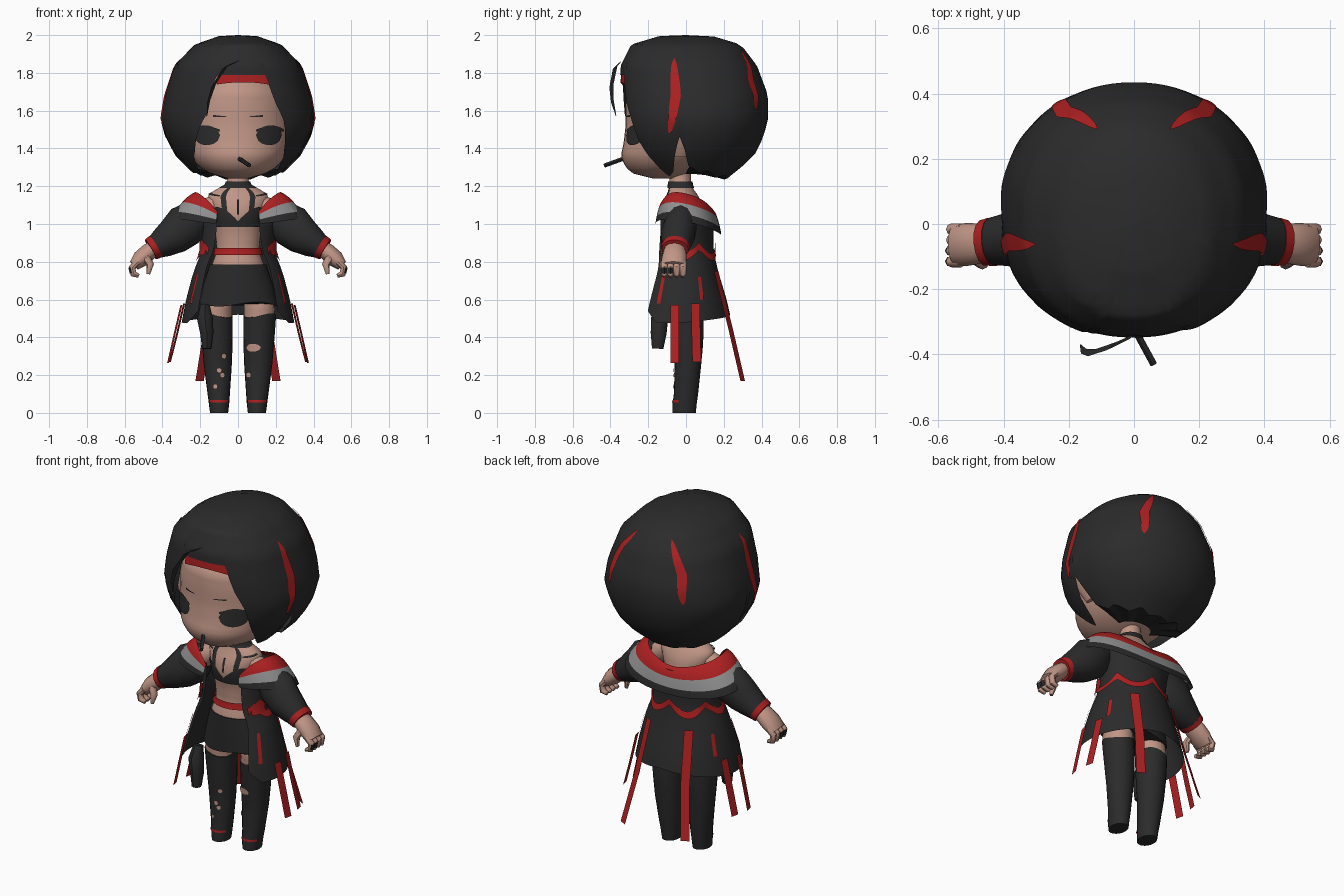
import bpy, bmesh
from math import sin, cos, pi, radians, sqrt
from mathutils import Vector

if "Cube" in bpy.data.objects:
    bpy.data.objects.remove(bpy.data.objects["Cube"])


def material(name, rgb):
    m = bpy.data.materials.new(name)
    m.diffuse_color = (*rgb, 1)
    m.use_nodes = True
    m.node_tree.nodes["Principled BSDF"].inputs["Base Color"].default_value = m.diffuse_color
    return m


BLACK = material("black", (.024, .024, .024))
RED = material("red", (.41, .014, .015))
GREY = material("grey", (.28, .28, .28))
SKIN = material("skin", (.53, .305, .24))


def grid(name, rows, mats, closed=False, cap=False, mirror=False, subsurf=0):
    """Mesh from rows of points; mats is one material or one per band."""
    bm = bmesh.new()
    vs = [[bm.verts.new(p) for p in r] for r in rows]
    per_band = isinstance(mats, list)
    slots = list(dict.fromkeys(mats)) if per_band else [mats]
    n = len(rows[0])
    for k in range(len(rows) - 1):
        for j in range(n if closed else n - 1):
            i = (j + 1) % n
            f = bm.faces.new((vs[k + 1][j], vs[k + 1][i], vs[k][i], vs[k][j]))
            f.material_index = slots.index(mats[k]) if per_band else 0
    if cap:
        bm.faces.new(vs[0])
        bm.faces.new(vs[-1])
        bmesh.ops.recalc_face_normals(bm, faces=bm.faces)
    me = bpy.data.meshes.new(name)
    bm.to_mesh(me)
    bm.free()
    for m in slots:
        me.materials.append(m)
    ob = bpy.data.objects.new(name, me)
    bpy.context.collection.objects.link(ob)
    if mirror:
        ob.modifiers.new("mirror", 'MIRROR')
    if subsurf:
        s = ob.modifiers.new("smooth", 'SUBSURF')
        s.levels = s.render_levels = subsurf
    return ob


def interp(table, x):
    """Piecewise linear lookup; rows are (key, values...)."""
    if x <= table[0][0]:
        return table[0][1:]
    for a, b in zip(table, table[1:]):
        if x <= b[0]:
            t = (x - a[0]) / (b[0] - a[0])
            return [p + (q - p) * t for p, q in zip(a[1:], b[1:])]
    return table[-1][1:]


def surf(prof, a, z, off=0, n=2):
    """Point on a body whose profile rows are (z, cx, cy, rx, ry); a=0 is front."""
    cx, cy, rx, ry = interp(prof, z)
    s, c = sin(radians(a)), cos(radians(a))
    n = n if c > 0 or n == 2 else n + (2.1 - n) * min(1, -3 * c)
    s = abs(s) ** (2 / n) * (1 if s > 0 else -1)
    c = abs(c) ** (2 / n) * (1 if c > 0 else -1)
    return (cx + (rx + off) * s, cy - (ry + off) * c, z)


def patch(name, prof, a0, a1, lo, hi, na, nz, mat, off=0, n=2, power=1,
          warp=None, **kw):
    """Part of a body between two azimuths and two heights (numbers or rules)."""
    closed = a1 - a0 == 360
    angles = [a0 + (a1 - a0) * j / na for j in range(na if closed else na + 1)]
    rows = []
    for k in range(nz + 1):
        row = []
        for a in angles:
            low = lo(a) if callable(lo) else lo
            top = hi(a) if callable(hi) else hi
            z = top + (low - top) * (k / nz) ** power
            row.append(surf(prof, warp(a, z) if warp else a, z, off, n))
        rows.append(row)
    return grid(name, rows, mat, closed=closed, **kw)


def oval(name, prof, ac, aw, zc, h, mat, off, **kw):
    def half(a):
        return h * sqrt(max(0, 1 - ((a - ac) / aw) ** 2)) + .0005
    return patch(name, prof, ac - aw, ac + aw, lambda a: zc - half(a),
                 lambda a: zc + half(a), 12, 2, mat, off, **kw)


def tube(name, pts, radii, mat, sides=12, **kw):
    pts = [Vector(p) for p in pts]
    rows = []
    for i, (p, r) in enumerate(zip(pts, radii)):
        t = (pts[min(i + 1, len(pts) - 1)] - pts[max(i - 1, 0)]).normalized()
        nrm = t.cross(Vector((0, 1, 0))).normalized()
        b = nrm.cross(t)
        rows.append([p + nrm * r[0] * cos(2 * pi * j / sides)
                     + b * r[1] * sin(2 * pi * j / sides) for j in range(sides)])
    return grid(name, rows, mat, closed=True, cap=True, **kw)


def ribbon(name, pts, side, mat, taper=None, **kw):
    side = Vector(side)
    taper = taper or [1] * len(pts)
    return grid(name, [[Vector(p) - side * w, Vector(p) + side * w]
                       for p, w in zip(pts, taper)], mat, **kw)


# Head, ears and face
HEAD = [(1.24, 0, -.12, .05, .05), (1.26, 0, -.14, .13, .13), (1.30, 0, -.12, .205, .20),
        (1.36, 0, -.09, .255, .255), (1.43, 0, -.06, .28, .27), (1.52, 0, -.045, .29, .275),
        (1.62, 0, -.045, .285, .275), (1.70, 0, -.04, .265, .275), (1.78, 0, -.03, .2, .23),
        (1.83, 0, -.03, .05, .05)]
patch("head", HEAD, 0, 360, 1.24, 1.83, 40, 22, SKIN, cap=True)
tube("ear", [(.315, -.035, 1.57), (.305, -.035, 1.46), (.27, -.03, 1.36)],
     [(.045, .09), (.045, .085), (.02, .04)], SKIN, mirror=True)
oval("eye", HEAD, 36, 17, 1.47, .052, BLACK, .006, mirror=True)
patch("eyelash", HEAD, 19, 56, lambda a: 1.49, lambda a: 1.50 + .02 * sin((a - 19) / 37 * pi),
      8, 1, BLACK, .007, mirror=True)
patch("eyebrow", HEAD, 12, 27, 1.567, lambda a: 1.569 + .0005 * (a - 10), 6, 1, BLACK, .006, mirror=True)
tube("cigarette", [(0, -.32, 1.35), (.06, -.43, 1.31)], [(.011, .011)] * 2, BLACK, 8)

# Hair shell with a ragged hem and a face opening
HAIR = [(1.22, 0, .03, .18, .16), (1.28, 0, .03, .25, .24), (1.36, 0, .04, .33, .32),
        (1.46, 0, .04, .385, .37), (1.56, 0, .045, .412, .39), (1.68, 0, .04, .388, .395),
        (1.84, 0, .015, .335, .36), (1.95, 0, 0, .23, .29), (1.995, 0, 0, .10, .14),
        (2.0, 0, 0, .001, .001)]
SIDE_HEM = [(41, 1.40), (50, 1.30), (58, 1.25), (70, 1.28), (76, 1.38), (82, 1.48), (86, 1.31),
            (98, 1.27), (110, 1.28), (130, 1.245), (148, 1.26), (162, 1.235), (180, 1.245)]
RIGHT_HEM = [(0, 1.79), (22, 1.79), (25, 1.67), (35, 1.52)] + SIDE_HEM
LEFT_HEM = [(0, 1.79), (17, 1.79), (21, 1.58), (38, 1.39)] + SIDE_HEM[1:]
patch("hair", HAIR, -180, 180, lambda a: interp(RIGHT_HEM if a > 0 else LEFT_HEM, abs(a))[0],
      2.0, 120, 18, BLACK, n=2.3, power=1.6)
patch("headband", HAIR, -15, 24, lambda a: 1.735 + .015 * cos(radians((a - 4) * 4)), 1.80, 10, 2, RED, -.004, 2.3)

# Hair underside, closing from the back hem to the nape
hem, nape = [], []
for a in range(88, 273, 3):
    hem.append(Vector(surf(HAIR, a, interp(SIDE_HEM, min(a, 360 - a))[0], 0, 2.3)))
    nape.append(Vector((.10 * sin(radians(a)), .0 - .07 * cos(radians(a)), 1.265)))
grid("hair_underside", [hem, [h.lerp(n, .5) + Vector((0, 0, .004)) for h, n in zip(hem, nape)], nape], BLACK)


def hair_streak(name, lo, hi, path, width):
    patch(name, HAIR, -1, 1, lo, hi, 2, 14, RED, .006, 2.3, mirror=True,
          warp=lambda s, z: interp(path, z)[0]
          + s * width * max(0, sin(pi * (z - lo) / (hi - lo))) ** .45)


hair_streak("side_streak", 1.47, 1.88, [(1.47, 73), (1.68, 79), (1.88, 80.5)], 3.7)
hair_streak("back_streak", 1.60, 1.925, [(1.60, 145), (1.76, 145), (1.925, 156)], 4.2)
ribbon("loose_strand", [(-.005, -.345, 1.86), (-.07, -.375, 1.83), (-.13, -.395, 1.73), (-.155, -.39, 1.65),
                        (-.165, -.37, 1.57)], (.013, .012, .008), BLACK, [.7, 1, .9, .6, .1])

# Torso, neck and clothing on it
TORSO = [(.70, 0, -.01, .16, .12), (.78, 0, -.02, .14, .11), (.86, 0, -.02, .112, .088),
         (.95, 0, -.02, .12, .095), (1.04, 0, -.02, .135, .115), (1.10, 0, -.02, .155, .108),
         (1.15, 0, -.02, .165, .085), (1.18, 0, -.025, .125, .067), (1.20, 0, -.03, .068, .06),
         (1.22, 0, -.03, .057, .057), (1.28, 0, -.03, .055, .055)]
patch("torso", TORSO, 0, 360, .70, 1.28, 28, 24, SKIN)
patch("bra", TORSO, -180, 180, .985, lambda a: 1.015 + .075 * abs(sin(radians(2 * a)))
      if abs(a) < 80 else 1.04, 48, 4, BLACK, .006)
patch("halter_strap", TORSO, 22, 33, 1.06, 1.20, 2, 10, BLACK, .006, mirror=True)
patch("choker", TORSO, 0, 360, 1.19, 1.225, 24, 2, BLACK, .008)
patch("pendant", TORSO, -2, 2, 1.05, 1.13, 1, 3, BLACK, .008)
patch("necklace", TORSO, 35, 80, lambda a: 1.135 + .0003 * a, lambda a: 1.143 + .0003 * a,
      8, 1, BLACK, .006, mirror=True)
patch("waist_belt", TORSO, 0, 360, .835, .872, 28, 2, RED, .012)
SHORTS = [(.57, 0, 0, .208, .125), (.68, 0, 0, .185, .13), (.785, 0, -.015, .15, .118)]
patch("shorts", SHORTS, 0, 360, lambda a: .575 + .012 * sin(radians(a * 3)), .785, 32, 5, BLACK, cap=True)

# Legs, stockings, tears, ankle stripes and holster
LEG = [(0, .10, -.01, .044, .058), (.03, .10, -.01, .048, .06), (.10, .102, 0, .055, .06),
       (.25, .107, .01, .070, .066), (.38, .11, .01, .078, .078), (.52, .115, .005, .083, .084),
       (.58, .112, 0, .08, .084), (.64, .10, 0, .06, .07)]
patch("thigh", LEG, 0, 360, .48, .64, 20, 5, SKIN, mirror=True)
patch("stocking", LEG, 0, 360, 0, lambda a: .515 + .012 * sin(radians(a * 2)), 20, 10, BLACK, .004,
      cap=True, mirror=True)
patch("ankle_stripe", LEG, -60, 60, .055, .067, 8, 1, RED, .007, mirror=True)
LEFT_LEG = [(z, -cx, cy, rx, ry) for z, cx, cy, rx, ry in LEG]
oval("knee_tear", LEG, -22, 30, .345, .02, SKIN, .009)
oval("shin_tear", LEG, -45, 14, .20, .013, SKIN, .009)
for i, (a, z) in enumerate([(5, .225), (18, .20), (-15, .14), (25, .30)]):
    oval(f"small_tear_{i}", LEFT_LEG, a, 9, z, .011, SKIN, .009)
tube("holster", [(-.175, -.12, .57), (-.175, -.14, .50), (-.165, -.145, .42), (-.165, -.15, .34)],
     [(.025, .03), (.042, .045), (.035, .042), (.025, .03)], BLACK, 8)

# Open coat, with swagged straps at the waist
COAT = [(.47, 0, -.03, .30, .275), (.60, 0, -.025, .275, .24), (.75, 0, -.02, .235, .19),
        (.86, 0, -.02, .19, .165), (.95, 0, -.01, .195, .155), (1.07, 0, 0, .22, .15)]
HEM = [(30, .54), (48, .475), (90, .48), (180, .52)]


def coat_edge(a, z):
    opening = min(47, max(30, 30 + (1.04 - z) * 69))
    return 180 + (a - 180) * (180 - opening) / 150


patch("coat", COAT, 30, 330, lambda a: interp(HEM, min(a, 360 - a))[0], 1.07, 48, 12, BLACK, warp=coat_edge)


def swag(a):
    return .885 - .06 * abs(sin(radians(3 * a)))


patch("waist_swag", COAT, 50, 310, lambda a: swag(a) - .019, lambda a: swag(a) + .019, 60, 1, RED, .01)
patch("hip_loop", COAT, 56, 84, lambda a: .835, lambda a: .92 - .002 * abs(a - 70), 6, 2, RED, .014, mirror=True)
patch("coat_stripe_front", COAT, 59, 64, .58, .74, 1, 4, RED, .006, mirror=True)
patch("coat_stripe_rear", COAT, 114, 119, .60, .72, 1, 4, RED, .006, mirror=True)

# Hanging ribbons
ribbon("side_ribbon_front", [(.30, -.06, .57), (.335, -.06, .42), (.37, -.06, .265)], (.005, .023, 0), RED,
       mirror=True)
ribbon("side_ribbon_rear", [(.285, .05, .58), (.322, .053, .42), (.36, .057, .27)], (-.005, .023, 0), RED,
       mirror=True)
ribbon("back_ribbon", [(.13, .16, .75), (.158, .235, .45), (.203, .30, .17)], (.022, -.012, 0), RED, mirror=True)

# Off-shoulder collar: red, grey and black bands
INNER = [(.105, -.14, 1.06), (.16, -.13, 1.13), (.225, -.08, 1.175), (.235, .0, 1.165),
         (.20, .08, 1.135), (.10, .125, 1.10), (0, .135, 1.08)]
OUTER = [(.115, -.16, 1.00), (.20, -.165, 1.01), (.33, -.12, 1.03), (.38, -.01, 1.02),
         (.34, .12, .98), (.18, .18, .95), (0, .19, .94)]
rows = []
for t, lift in ((0, 0), (.26, .02), (.50, .025), (.88, .012), (.94, .006), (1, 0)):
    rows.append([Vector(p).lerp(Vector(q), t) + Vector((0, .25 * lift if p[1] > .05 else 0, lift))
                 for p, q in zip(INNER, OUTER)])
grid("collar", rows, [RED, RED, GREY, BLACK, BLACK], mirror=True, subsurf=2)

# Arms, sleeves, cuffs and hands; the sleeve head rises over the collar at the shoulder
tube("upper_arm", [(.11, -.025, 1.11), (.18, -.03, 1.07), (.26, -.035, .99)],
     [(.05, .05), (.06, .06), (.05, .055)], SKIN, mirror=True)
tube("sleeve", [(.19, -.02, 1.05), (.235, -.025, 1.025), (.28, -.03, .99), (.34, -.045, .937),
                (.40, -.05, .90), (.445, -.055, .873)],
     [(.06, .06), (.10, .075), (.115, .088), (.10, .092), (.08, .08), (.06, .072)], BLACK, 14, mirror=True)
tube("cuff", [(.435, -.055, .881), (.462, -.058, .865)], [(.066, .076), (.06, .071)], RED, 14, mirror=True)
tube("hand", [(.43, -.058, .885), (.475, -.06, .85), (.515, -.063, .815), (.55, -.065, .78)],
     [(.04, .05), (.046, .062), (.046, .066), (.03, .062)], SKIN, mirror=True)
for i in range(4):
    y = -.115 + .033 * i
    tube(f"finger_{i}", [(.53, y, .80), (.56, y, .77), (.553, y, .735), (.525, y, .725)],
         [(.018, .018)] * 3 + [(.01, .012)], SKIN, 8, mirror=True)
    if i < 2:
        tube(f"nail_{i}", [(.565, y, .772), (.557, y, .74)], [(.016, .016)] * 2, BLACK, 6, mirror=True)
tube("thumb", [(.49, -.10, .83), (.465, -.12, .785), (.475, -.122, .735)],
     [(.022, .022), (.02, .02), (.01, .01)], SKIN, 8, mirror=True)

# Smooth shading with sharp edges kept
bpy.ops.object.select_all(action='SELECT')
bpy.context.view_layer.objects.active = bpy.data.objects["head"]
bpy.ops.object.shade_smooth_by_angle(angle=radians(45))
